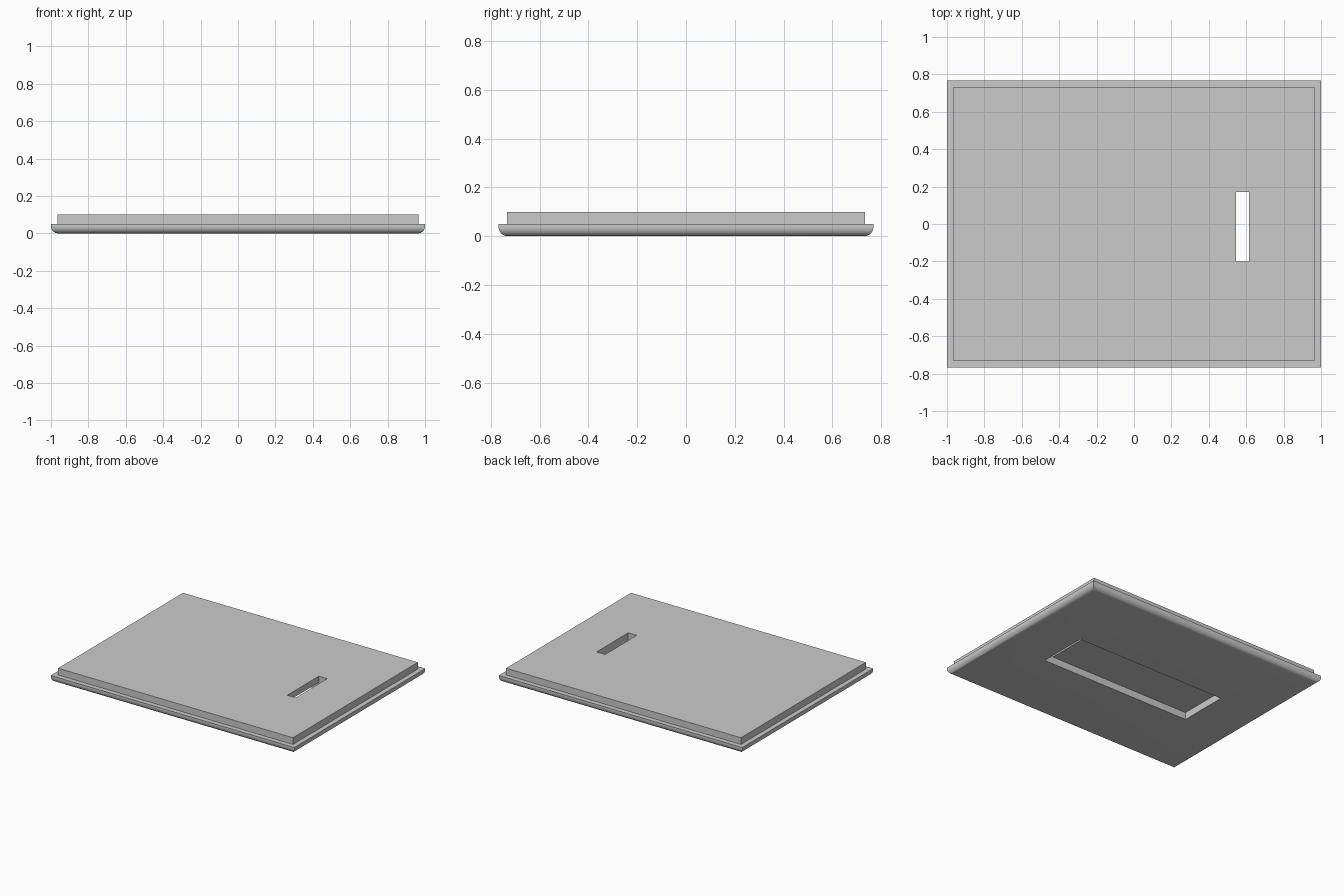
import bpy, bmesh
from mathutils import Matrix, Vector

if "Cube" in bpy.data.objects:
    bpy.data.objects.remove(bpy.data.objects["Cube"], do_unlink=True)

# Single grey material
grey = bpy.data.materials.new("plain_grey")
grey.use_nodes = True
colour = (0.6, 0.6, 0.6, 1)
grey.diffuse_color = colour
grey.node_tree.nodes["Principled BSDF"].inputs["Base Color"].default_value = colour


def box(bm, low, high):
    low, high = Vector(low), Vector(high)
    matrix = Matrix.Translation((low + high) / 2) @ Matrix.Diagonal((*(high - low), 1))
    bmesh.ops.create_cube(bm, size=1, matrix=matrix)


def make_object(name, bm):
    bmesh.ops.recalc_face_normals(bm, faces=bm.faces)
    mesh = bpy.data.meshes.new(name)
    bm.to_mesh(mesh)
    bm.free()
    mesh.materials.append(grey)
    obj = bpy.data.objects.new(name, mesh)
    bpy.context.collection.objects.link(obj)
    return obj


def cut(target, name, low, high):
    bm = bmesh.new()
    box(bm, low, high)
    cutter = make_object(name, bm)
    cutter.hide_render = True
    modifier = target.modifiers.new(name, "BOOLEAN")
    modifier.operation = "DIFFERENCE"
    modifier.solver = "EXACT"
    modifier.object = cutter
    bpy.ops.object.modifier_apply(modifier=modifier.name)
    bpy.data.objects.remove(cutter, do_unlink=True)


# Flanged plate: base slab with a raised panel stepped in from its rim
bm = bmesh.new()
box(bm, (-1, -0.768, 0), (1, 0.768, 0.05))
top = [f for f in bm.faces if f.normal.z > 0.9]
bmesh.ops.inset_region(bm, faces=top, thickness=0.05)
raised = bmesh.ops.extrude_face_region(bm, geom=top)
bmesh.ops.translate(bm, vec=(0, 0, 0.05),
                    verts=[v for v in raised["geom"] if isinstance(v, bmesh.types.BMVert)])
bmesh.ops.delete(bm, geom=[f for f in top if f.is_valid], context="FACES_ONLY")

# Rounded lower rim
lower = [e for e in bm.edges if all(v.co.z < 0.001 for v in e.verts)]
bmesh.ops.bevel(bm, geom=lower, offset=0.038, segments=8, profile=0.5, affect="EDGES")
plate = make_object("cover_plate", bm)

bpy.ops.object.select_all(action="DESELECT")
plate.select_set(True)
bpy.context.view_layer.objects.active = plate

# Long recess underneath, open to the top through a slot at one end
cut(plate, "recess_cutter", (-0.62, -0.2, -0.1), (0.615, 0.17, 0.053))
cut(plate, "slot_cutter", (0.545, -0.2, -0.1), (0.615, 0.17, 0.2))

bpy.ops.object.shade_smooth_by_angle(angle=0.5)
